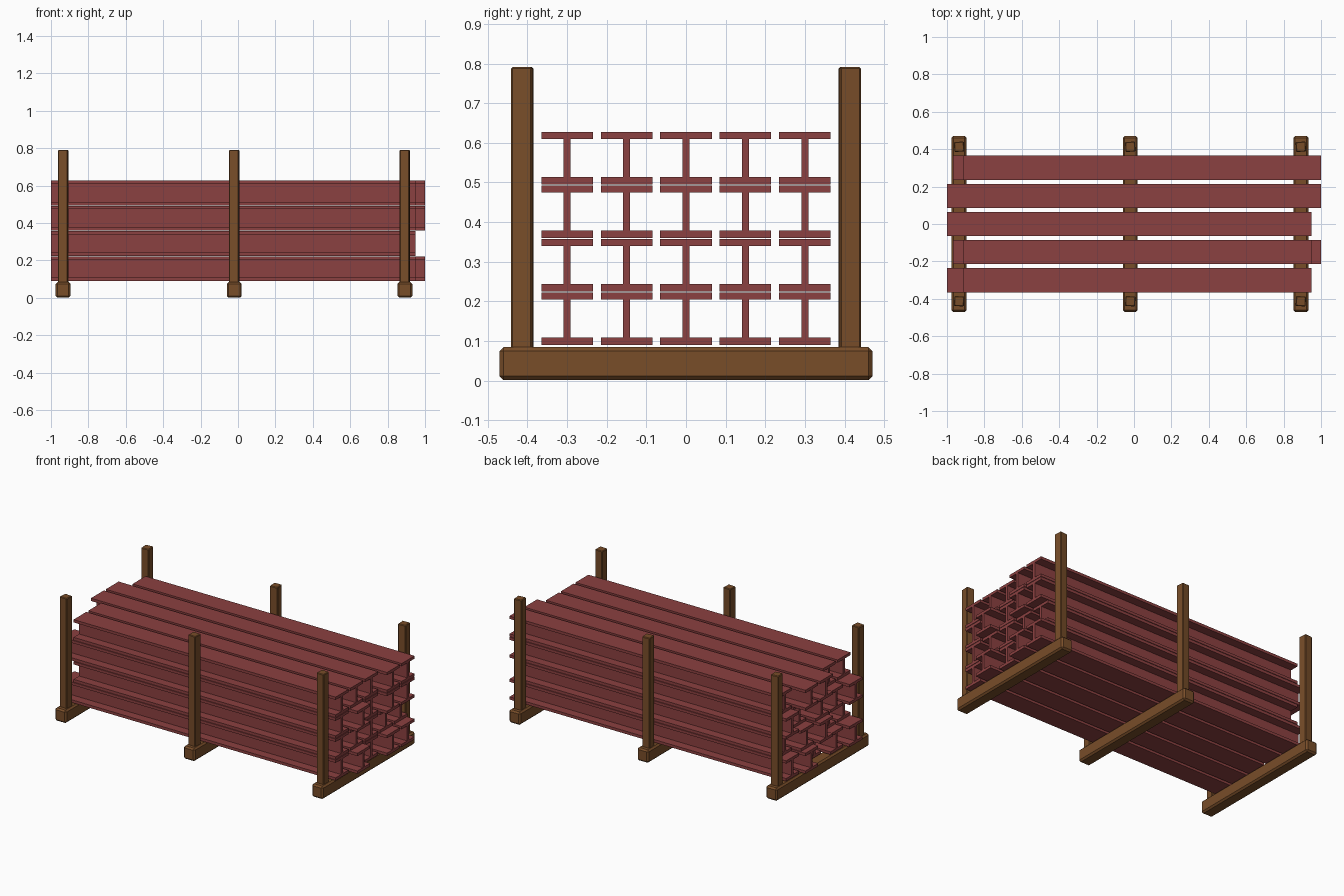
import bpy, bmesh
from math import radians

if "Cube" in bpy.data.objects:
    bpy.data.objects.remove(bpy.data.objects["Cube"])


def material(name, color):
    m = bpy.data.materials.new(name)
    m.diffuse_color = (*color, 1)
    m.use_nodes = True
    m.node_tree.nodes["Principled BSDF"].inputs["Base Color"].default_value = m.diffuse_color
    return m


WOOD = material("brown_wood", (0.19, 0.075, 0.022))
STEEL = material("red_steel", (0.26, 0.052, 0.052))


def finish(name, bm, mat, loc=(0, 0, 0), yaw=0):
    bmesh.ops.recalc_face_normals(bm, faces=bm.faces)
    me = bpy.data.meshes.new(name)
    bm.to_mesh(me)
    bm.free()
    me.materials.append(mat)
    ob = bpy.data.objects.new(name, me)
    ob.location = loc
    ob.rotation_euler.z = yaw
    bpy.context.collection.objects.link(ob)
    return ob


def timber(name, size, loc, bevel, yaw=0):
    bm = bmesh.new()
    bmesh.ops.create_cube(bm, size=1)
    bmesh.ops.scale(bm, vec=size, verts=bm.verts)
    bmesh.ops.bevel(bm, geom=bm.edges[:], offset=bevel, segments=1, affect='EDGES')
    return finish(name, bm, WOOD, loc, yaw)


def i_beam(name, x0, x1, y, z, w=0.13, h=0.132, t=0.018):
    # Half outline of the I section, mirrored, then extruded along x
    half = [(w / 2, 0), (w / 2, t), (t / 2, t), (t / 2, h - t), (w / 2, h - t), (w / 2, h)]
    profile = half + [(-a, b) for a, b in reversed(half)]
    bm = bmesh.new()
    face = bm.faces.new([bm.verts.new((x0, a, b)) for a, b in profile])
    ext = bmesh.ops.extrude_face_region(bm, geom=[face])
    verts = [v for v in ext["geom"] if isinstance(v, bmesh.types.BMVert)]
    bmesh.ops.translate(bm, vec=(x1 - x0, 0, 0), verts=verts)
    return finish(name, bm, STEEL, (0, y, z))


# Sills with a post at each end
for i, x in enumerate((-0.935, -0.02, 0.892)):
    timber(f"sill_{i}", (0.08, 0.942, 0.083), (x, 0, 0.0425), 0.01)
    for side, label in ((-1, "front"), (1, "back")):
        timber(f"{label}_post_{i}", (0.053, 0.053, 0.712),
               (x, side * 0.413, 0.435), 0.004, radians(4 * side))

# Stacked beams: staggered (left, right) ends per column, bottom row first
A, B, C, R, S = -1.0, -0.968, -0.914, 1.0, 0.95
ENDS = [
    [(A, S), (C, S), (A, S), (C, S)],
    [(B, R), (C, S), (B, R), (C, S)],
    [(C, S), (A, S), (B, S), (A, S)],
    [(A, R), (B, S), (C, R), (A, R)],
    [(B, R), (C, S), (B, R), (C, R)],
]
for c, column in enumerate(ENDS):
    for r, (x0, x1) in enumerate(column):
        i_beam(f"beam_{c}_{r}", x0, x1, (c - 2) * 0.15, 0.09 + r * 0.135)
